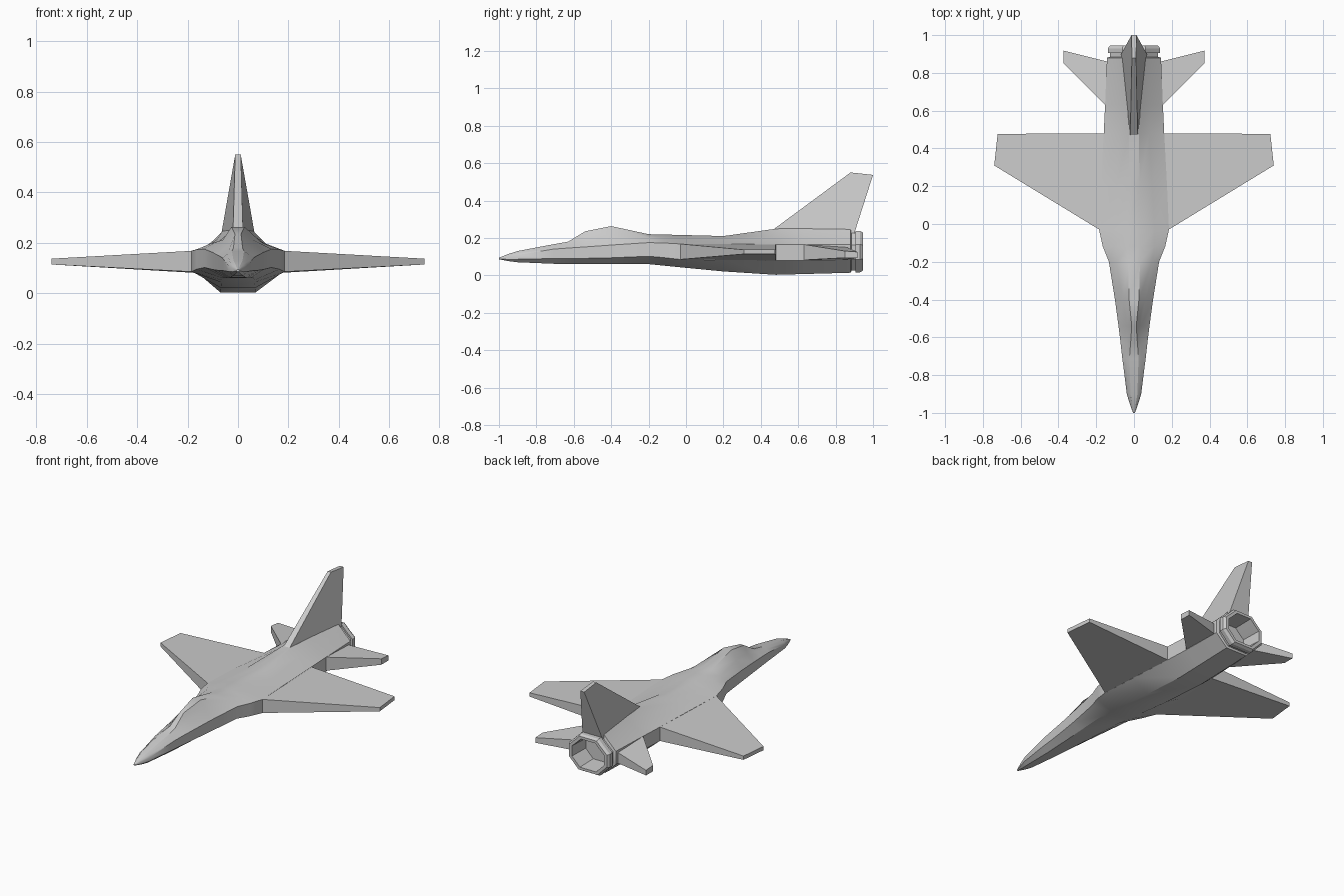
import bpy, math


def make(name, verts, faces, mirror=False):
    mesh = bpy.data.meshes.new(name)
    mesh.from_pydata(verts, [], faces)
    ob = bpy.data.objects.new(name, mesh)
    bpy.context.collection.objects.link(ob)
    if mirror:
        ob.modifiers.new("mirror", "MIRROR")
    bpy.ops.object.select_all(action="DESELECT")
    ob.select_set(True)
    bpy.context.view_layer.objects.active = ob
    bpy.ops.object.mode_set(mode="EDIT")
    bpy.ops.mesh.select_all(action="SELECT")
    bpy.ops.mesh.normals_make_consistent(inside=False)
    bpy.ops.object.mode_set(mode="OBJECT")
    bpy.ops.object.shade_smooth_by_angle(angle=math.radians(28))
    return ob


def loft(name, rings):
    """Skin a list of equal-length rings and cap both ends."""
    n = len(rings[0])
    verts = [p for ring in rings for p in ring]
    faces = [(i * n + j, i * n + (j + 1) % n, (i + 1) * n + (j + 1) % n, (i + 1) * n + j)
             for i in range(len(rings) - 1) for j in range(n)]
    faces += [tuple(range(n))[::-1], tuple(range((len(rings) - 1) * n, len(rings) * n))]
    return make(name, verts, faces)


def section(y, top, shoulder, side, bottom):
    """Symmetric ring: top edge, shoulder, vertical side (x, z high, z low), bottom edge."""
    x, hi, lo = side
    half = [top, shoulder, (x, hi), (x, lo), bottom]
    return [(a, y, b) for a, b in half] + [(-a, y, b) for a, b in reversed(half)]


def scaled(ring, y, s, cz=0.127):
    return [(x * s, y, cz + (z - cz) * s) for x, _, z in ring]


def slab(name, root, tip, mirror=True):
    """Tapered panel between two four-point ends."""
    faces = [(i, (i + 1) % 4, 4 + (i + 1) % 4, 4 + i) for i in range(4)]
    return make(name, root + tip, faces + [(4, 5, 6, 7)], mirror)


# Fuselage with nose, canopy hump and hollow exhaust
body = [
    section(-1.00, (.002, .094), (.004, .093), (.005, .091, .089), (.002, .086)),
    section(-0.95, (.010, .114), (.019, .108), (.023, .100, .085), (.011, .076)),
    section(-0.90, (.018, .130), (.031, .121), (.038, .109, .086), (.019, .070)),
    section(-0.71, (.024, .166), (.042, .155), (.062, .140, .090), (.030, .062)),
    section(-0.63, (.018, .180), (.038, .166), (.071, .146, .090), (.035, .061)),
    section(-0.54, (.012, .235), (.036, .195), (.082, .152, .091), (.040, .060)),
    section(-0.40, (.026, .263), (.060, .212), (.101, .162, .094), (.050, .060)),
    section(-0.20, (.032, .220), (.095, .200), (.133, .175, .102), (.062, .060)),
    section(-0.12, (.034, .218), (.107, .198), (.165, .173, .095), (.065, .052)),
    section(-0.03, (.035, .216), (.110, .192), (.185, .168, .085), (.066, .043)),
    section(0.20, (.030, .210), (.095, .190), (.175, .168, .082), (.068, .021)),
    section(0.48, (.025, .249), (.080, .205), (.160, .165, .080), (.070, .003)),
    section(0.63, (.035, .250), (.083, .213), (.153, .165, .080), (.070, .007)),
    section(0.88, (.062, .246), (.095, .212), (.143, .165, .085), (.070, .014)),
]
end = section(0.91, (.062, .238), (.098, .202), (.138, .165, .085), (.070, .016))
body += [scaled(end, 0.885, .92), scaled(end, 0.905, .92), scaled(end, 0.905, 1.0), scaled(end, 0.93, 1.0),
         scaled(end, 0.945, .92), scaled(end, 0.945, .78), scaled(end, 0.82, .74)]
loft("fuselage", body)

# Main wings
slab("wing",
     [(.183, -.03, .168), (.158, .48, .165), (.158, .48, .080), (.183, -.03, .085)],
     [(.74, .31, .137), (.722, .477, .137), (.722, .477, .114), (.74, .31, .114)])

# Horizontal tail planes
slab("tailplane",
     [(.151, .63, .165), (.141, .86, .150), (.141, .86, .085), (.151, .63, .082)],
     [(.373, .85, .130), (.373, .918, .125), (.373, .918, .094), (.373, .85, .094)])

# Vertical fin: narrow leading edge, thick trailing edge
slab("tail_fin",
     [(-.020, .46, .240), (.020, .46, .240), (.068, .90, .225), (-.068, .90, .225)],
     [(-.011, .88, .550), (.011, .88, .550), (.013, 1.0, .537), (-.013, 1.0, .537)], False)
